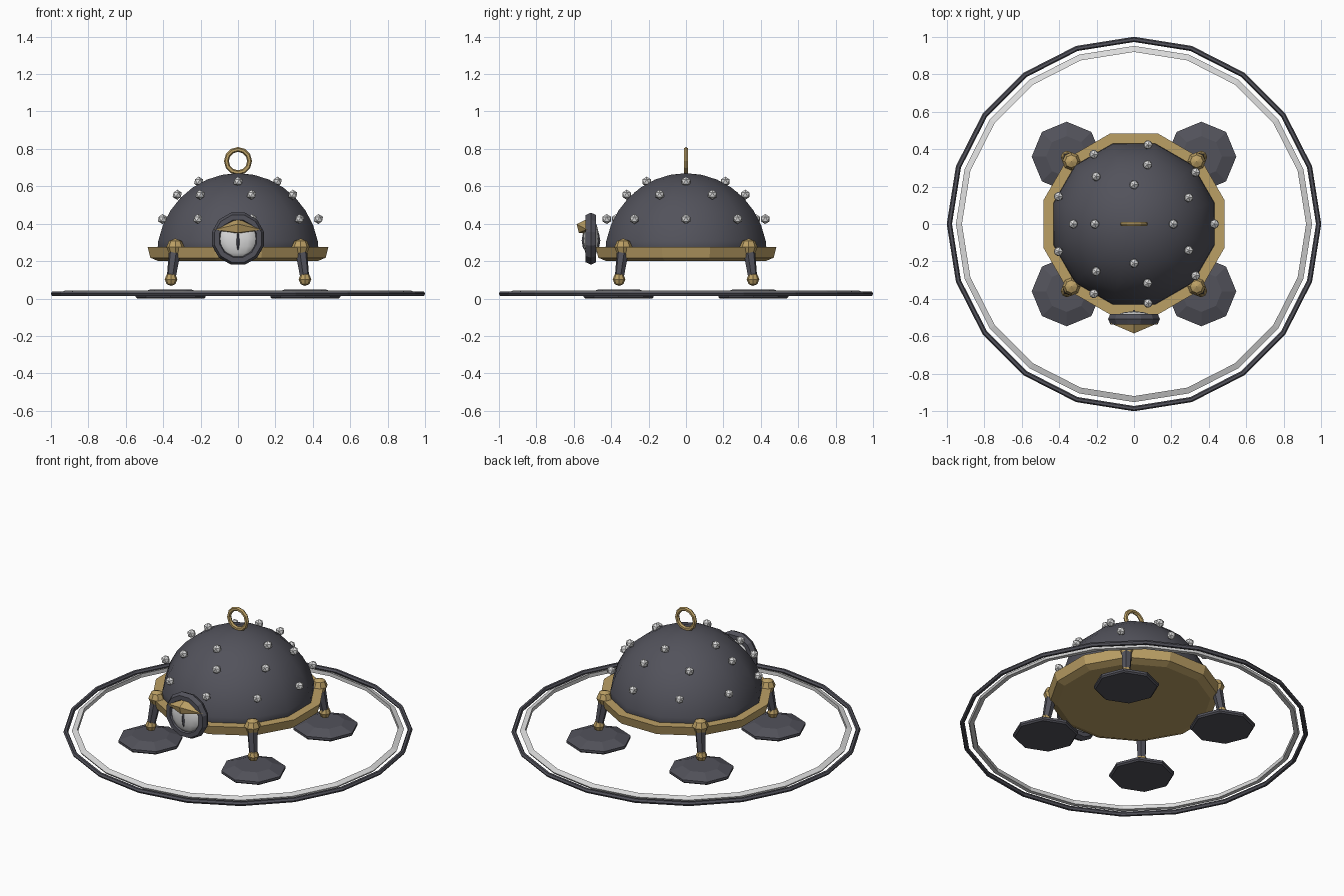
import bpy, bmesh, math
from mathutils import Vector, Matrix

if "Cube" in bpy.data.objects:
    bpy.data.objects.remove(bpy.data.objects["Cube"])


def material(name, rgb):
    m = bpy.data.materials.new(name)
    m.diffuse_color = (*rgb, 1)
    m.use_nodes = True
    m.node_tree.nodes["Principled BSDF"].inputs["Base Color"].default_value = m.diffuse_color
    return m


DARK = material("dark_iron", (0.085, 0.085, 0.105))
GOLD = material("brass", (0.50, 0.35, 0.13))
SILVER = material("silver", (0.72, 0.72, 0.72))


def finish(bm, name, mat, smooth=False):
    bmesh.ops.recalc_face_normals(bm, faces=bm.faces)
    for f in bm.faces:
        f.smooth = smooth
    me = bpy.data.meshes.new(name)
    bm.to_mesh(me)
    bm.free()
    me.materials.append(mat)
    ob = bpy.data.objects.new(name, me)
    bpy.context.collection.objects.link(ob)
    return ob


def lathe(name, mat, profile, sides, turn=0.0, loc=(0, 0, 0), closed=False, smooth=False, axis='Z'):
    """Spin (radius, height) points about z; an open profile is capped at both ends."""
    bm = bmesh.new()
    rings = []
    for r, z in profile:
        ring = []
        for i in range(sides):
            a = turn + 2 * math.pi * i / sides
            ring.append(bm.verts.new((r * math.cos(a), r * math.sin(a), z)))
        rings.append(ring)
    pairs = list(zip(rings, rings[1:]))
    if closed:
        pairs.append((rings[-1], rings[0]))
    else:
        bm.faces.new(rings[0])
        bm.faces.new(rings[-1])
    for a, b in pairs:
        for i in range(sides):
            j = (i + 1) % sides
            bm.faces.new((a[i], a[j], b[j], b[i]))
    if axis == 'Y':
        bm.transform(Matrix.Rotation(math.pi / 2, 4, 'X'))
    bm.transform(Matrix.Translation(loc))
    return finish(bm, name, mat, smooth)


def tube(major, minor, n, squash=1.0):
    return [(major + minor * math.cos(2 * math.pi * k / n),
             squash * minor * math.sin(2 * math.pi * k / n)) for k in range(n)]


def ball(name, mat, loc, size, u=8, v=6, smooth=False):
    bm = bmesh.new()
    bmesh.ops.create_uvsphere(bm, u_segments=u, v_segments=v, radius=1)
    bm.transform(Matrix.Translation(loc) @ Matrix.Diagonal((*size, 1)))
    return finish(bm, name, mat, smooth)


def rod(name, mat, a, b, r1, r2, sides=6):
    a, b = Vector(a), Vector(b)
    bm = bmesh.new()
    bmesh.ops.create_cone(bm, cap_ends=True, segments=sides, radius1=r1, radius2=r2, depth=(b - a).length)
    rot = (b - a).to_track_quat('Z', 'Y').to_matrix().to_4x4()
    bm.transform(Matrix.Translation((a + b) / 2) @ rot)
    return finish(bm, name, mat)


T15 = math.radians(15)

# Ground rings
lathe("outer_ground_ring", DARK, tube(0.987, 0.014, 6), 20, loc=(0, 0, 0.026), closed=True)
lathe("inner_ground_ring", SILVER, [(0.92, 0.044), (0.952, 0.032), (0.945, 0.02), (0.92, 0.02)],
      20, closed=True)

# Domed shell
arc = [math.radians(90 * k / 8) for k in range(8)]
dome = [(0.45 * math.cos(a), 0.22 + 0.45 * math.sin(a)) for a in arc] + [(0.004, 0.67)]
lathe("dome", DARK, dome, 12, T15, smooth=True)

# Brass rim with closed underside
lathe("rim", GOLD, [(0.44, 0.2), (0.485, 0.218), (0.5, 0.275), (0.44, 0.275)], 12, T15)

# Hanging loop on top
lathe("top_loop", GOLD, tube(0.062, 0.013, 6), 12, loc=(0, 0, 0.735), closed=True, axis='Y')

# Studs in three rows: count, radius, height, first angle
for n, r, z, start in ((9, 0.43, 0.425, 0), (7, 0.325, 0.555, math.pi / 7), (4, 0.21, 0.625, 0)):
    for i in range(n):
        a = start + 2 * math.pi * i / n
        bm = bmesh.new()
        bmesh.ops.create_icosphere(bm, subdivisions=1, radius=0.027)
        bm.transform(Matrix.Translation((r * math.cos(a), r * math.sin(a), z)))
        finish(bm, "stud", SILVER)

# Four legs with joints and feet
for sx in (-1, 1):
    for sy in (-1, 1):
        hip = (0.335 * sx, 0.335 * sy, 0.275)
        ankle = (0.358 * sx, 0.358 * sy, 0.103)
        ball("hip_joint", GOLD, hip, (0.048, 0.048, 0.046), 8, 4)
        rod("leg", DARK, ankle, hip, 0.024, 0.034)
        ball("ankle_joint", GOLD, ankle, (0.034, 0.034, 0.036), 8, 4)
        lathe("foot", DARK, [(0.178, 0), (0.187, 0.008), (0.187, 0.022), (0.11, 0.048)], 8,
              loc=(0.36 * sx, 0.36 * sy, 0))

# Front eye: frame, eyeball, slit pupil
EYE = (0, -0.508, 0.32)
lathe("eye_frame", DARK, tube(0.117, 0.027, 6, 1.2), 12, T15, loc=EYE, closed=True, axis='Y')
ball("eyeball", SILVER, EYE, (0.108, 0.042, 0.108), 12, 8, True)
ball("pupil", DARK, (0, -0.508, 0.31), (0.02, 0.05, 0.075), 8, 6)

# Pointed eyelid: a cross-section tapering to both sides
bm = bmesh.new()
mid = [bm.verts.new((0, y, z)) for y, z in
       ((-0.515, 0.432), (-0.585, 0.398), (-0.573, 0.352), (-0.51, 0.342))]
for s in (-1, 1):
    tip = bm.verts.new((0.128 * s, -0.53, 0.368))
    for i in range(4):
        bm.faces.new((mid[i], mid[(i + 1) % 4], tip))
finish(bm, "eyelid", GOLD)
